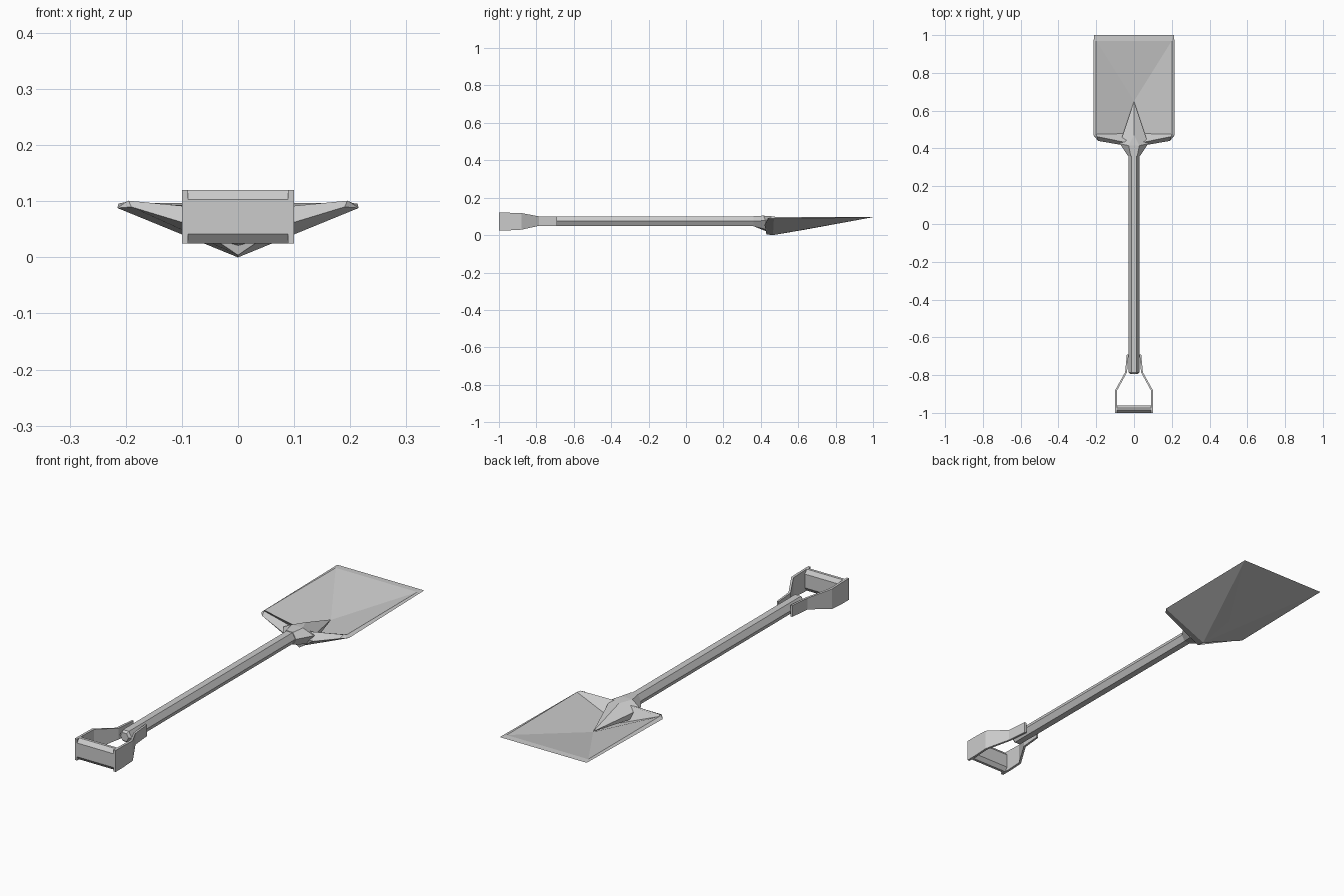
import bpy, bmesh
from math import cos, sin, pi


def build(name, verts, faces, mirror=False):
    bm = bmesh.new()
    vs = [bm.verts.new(v) for v in verts]
    for f in faces:
        bm.faces.new([vs[i] for i in f])
    if mirror:
        ms = [bm.verts.new((-x, y, z)) for x, y, z in verts]
        for f in faces:
            bm.faces.new([ms[i] for i in reversed(f)])
        bmesh.ops.remove_doubles(bm, verts=bm.verts[:], dist=0.0002)
    bmesh.ops.recalc_face_normals(bm, faces=bm.faces[:])
    me = bpy.data.meshes.new(name)
    bm.to_mesh(me)
    bm.free()
    ob = bpy.data.objects.new(name, me)
    bpy.context.collection.objects.link(ob)
    return ob


def loft(name, rings, mirror=False):
    """Skin a list of equal-length rings and cap both ends."""
    n = len(rings[0])
    faces = [(k * n + i, k * n + (i + 1) % n, (k + 1) * n + (i + 1) % n, (k + 1) * n + i)
             for k in range(len(rings) - 1) for i in range(n)]
    faces += [tuple(range(n)), tuple(range((len(rings) - 1) * n, len(rings) * n))]
    return build(name, [v for r in rings for v in r], faces, mirror)


def hexagon(y, r, z=0.075):
    return [(r * cos(i * pi / 3), y, z + r * sin(i * pi / 3)) for i in range(6)]


# Six-sided shaft with a chamfered rear end
loft("shaft", [hexagon(-0.795, 0.02), hexagon(-0.785, 0.029), hexagon(0.42, 0.029)])

# Pair of bent handle arms: y, outer x, inner x, bottom z, top z
stations = [(-0.69, 0.038, 0.029, 0.05, 0.10), (-0.785, 0.047, 0.037, 0.05, 0.10),
            (-0.88, 0.10, 0.089, 0.029, 0.118), (-0.955, 0.10, 0.089, 0.025, 0.12),
            (-1.0, 0.10, 0.089, 0.025, 0.12)]
loft("handle_arms", [[(xo, y, zb), (xo, y, zt), (xi, y, zt), (xi, y, zb)]
                     for y, xo, xi, zb, zt in stations], mirror=True)

# Chamfered crossbar grip
profile = [(-1, 0.042), (-1, 0.103), (-0.985, 0.12), (-0.973, 0.12),
           (-0.96, 0.103), (-0.96, 0.042), (-0.973, 0.025), (-0.985, 0.025)]
loft("grip", [[(x, y, z) for y, z in profile] for x in (-0.092, 0.092)])

# Blade half: V-shaped pan that flattens to a straight tip, mirrored
blade = [(0, 0.465, 0), (0, 0.64, 0.03), (0, 1, 0.096), (0.213, 1, 0.096),      # 0-3 underside
         (0.215, 0.47, 0.088), (0.19, 0.44, 0.09), (0.075, 0.42, 0.055), (0, 0.43, 0.004),  # 4-7 rear
         (0, 0.435, 0.088), (0.06, 0.435, 0.088), (0.195, 0.462, 0.101),        # 8-10 rear lip
         (0, 0.48, 0.015), (0, 0.65, 0.042), (0, 0.97, 0.097), (0.2, 0.97, 0.097),
         (0.202, 0.475, 0.098), (0, 0.42, 0.055)]                               # 11-16 pan
build("blade", blade, [
    (0, 1, 3), (0, 3, 4), (1, 2, 3), (0, 4, 5), (0, 5, 6, 7),
    (7, 6, 16), (16, 6, 9, 8), (6, 5, 10, 9), (5, 4, 10),
    (8, 9, 10, 15, 11), (4, 3, 14, 15), (4, 15, 10), (3, 2, 13, 14),
    (11, 15, 14, 12), (12, 14, 13)], mirror=True)

# Socket: collar around the shaft, flaring into a pointed spine on the pan
socket = [(0.017, 0.36, 0.102), (0.032, 0.36, 0.075), (0.017, 0.36, 0.048), (0, 0.36, 0.102),
          (0, 0.36, 0.048), (0.028, 0.415, 0.104), (0.075, 0.425, 0.078), (0.04, 0.43, 0.03),
          (0, 0.415, 0.104), (0, 0.43, 0.02), (0, 0.47, 0.1), (0.062, 0.46, 0.045),
          (0, 0.65, 0.044), (0, 0.47, 0.018)]
build("socket", socket, [
    (3, 0, 1, 2, 4), (3, 8, 5, 0), (0, 5, 6, 1), (1, 6, 7, 2), (2, 7, 9, 4),
    (8, 10, 5), (5, 10, 6), (6, 10, 12), (6, 12, 11), (6, 11, 7),
    (7, 11, 13, 9), (11, 12, 13)], mirror=True)
